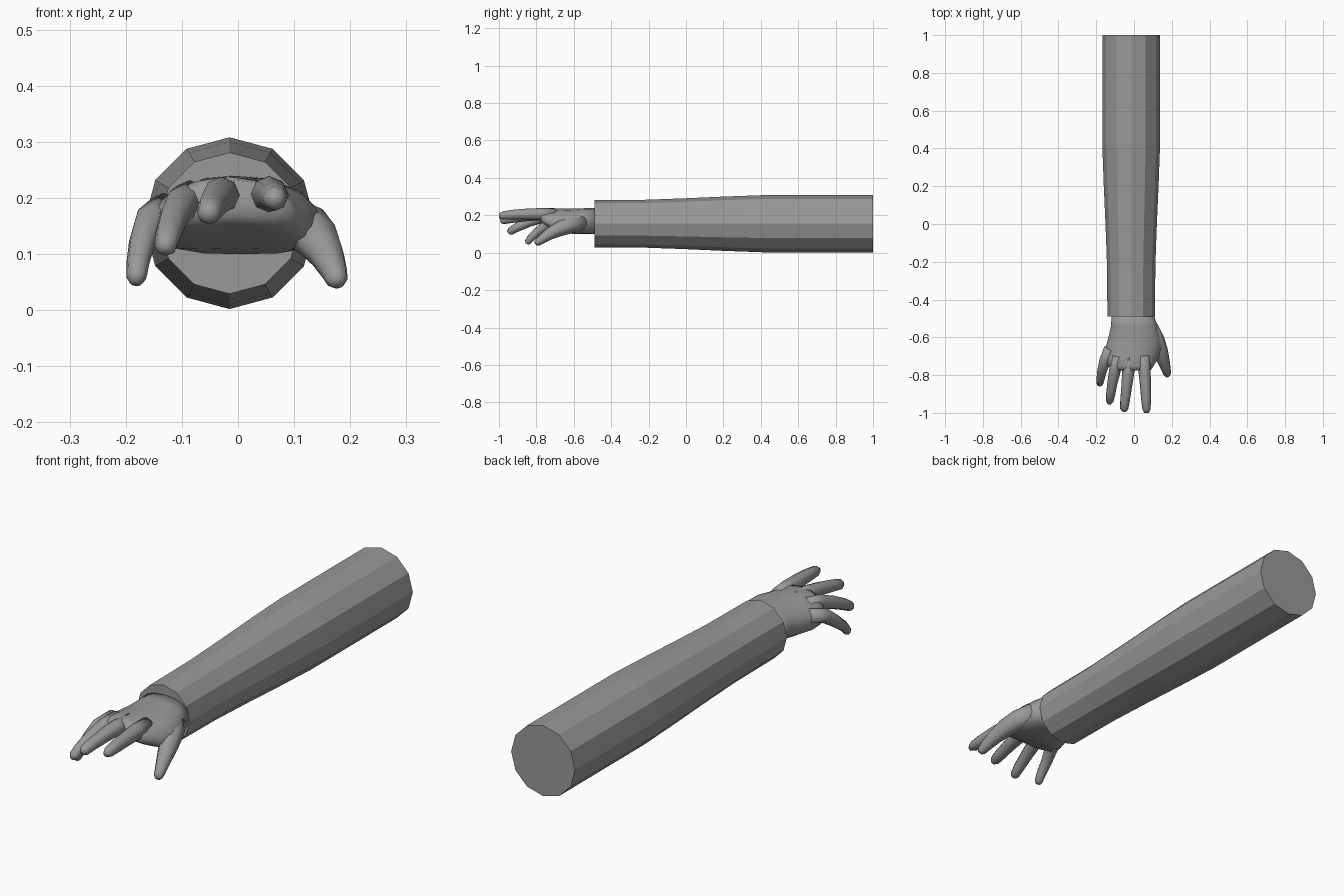
import bpy, bmesh, math
from mathutils import Vector

if "Cube" in bpy.data.objects:
    bpy.data.objects.remove(bpy.data.objects["Cube"])

skin = bpy.data.materials.new("mid grey")
skin.diffuse_color = (0.32, 0.32, 0.32, 1)
skin.use_nodes = True
skin.node_tree.nodes["Principled BSDF"].inputs["Base Color"].default_value = skin.diffuse_color


def loft(name, rings, smooth):
    """Skin a list of equal-length point rings and cap both ends."""
    bm = bmesh.new()
    loops = [[bm.verts.new(p) for p in ring] for ring in rings]
    n = len(loops[0])
    for a, b in zip(loops, loops[1:]):
        for i in range(n):
            j = (i + 1) % n
            bm.faces.new((a[i], a[j], b[j], b[i]))
    bm.faces.new(loops[0])
    bm.faces.new(loops[-1])
    bmesh.ops.recalc_face_normals(bm, faces=bm.faces)
    for f in bm.faces:
        f.smooth = smooth
    me = bpy.data.meshes.new(name)
    bm.to_mesh(me)
    bm.free()
    ob = bpy.data.objects.new(name, me)
    bpy.context.collection.objects.link(ob)
    me.materials.append(skin)
    return ob


# Sleeve: twelve-sided tapering tube, one corner straight up
profile = [(1.0, .153), (.42, .153), (.2, .145), (0, .136), (-.22, .128), (-.49, .126)]
loft("sleeve", [[(-.015 + r * math.sin(k * math.pi / 6), y, .155 + r * math.cos(k * math.pi / 6))
                 for k in range(12)] for y, r in profile], False)


# Palm: flattened sections whose edges droop
def palm_ring(y, x0, x1, top, bottom, droop):
    cx, hw, cz, hh = (x0 + x1) / 2, (x1 - x0) / 2, (top + bottom) / 2, (top - bottom) / 2
    pts = []
    for k in range(16):
        a = k * math.pi / 8
        c, s = math.cos(a), math.sin(a)
        u = math.copysign(abs(c) ** .8, c)
        v = math.copysign(abs(s) ** .8, s)
        pts.append((cx + hw * u, y, cz + hh * v - droop * u * u))
    return pts


palm = [(-.47, -.118, .10, .24, .10, .0), (-.54, -.122, .125, .238, .10, .005),
        (-.60, -.135, .145, .236, .10, .015), (-.66, -.152, .150, .236, .11, .025),
        (-.71, -.160, .130, .238, .135, .035), (-.75, -.140, .105, .238, .15, .025),
        (-.775, -.105, .088, .232, .165, .015)]
loft("palm", [palm_ring(*p) for p in palm], True)


# Fingers: eight-sided tubes along a bent path of (x, y, z, radius)
def finger(name, path):
    pts = [Vector(p[:3]) for p in path]
    rings = []
    for i, p in enumerate(pts):
        d = (pts[min(i + 1, len(pts) - 1)] - pts[max(i - 1, 0)]).normalized()
        side = d.cross(Vector((0, 0, 1))).normalized()
        up = side.cross(d)
        r = path[i][3]
        rings.append([p + r * (side * math.cos(k * math.pi / 4) + up * math.sin(k * math.pi / 4))
                      for k in range(8)])
    loft(name, rings, True)


finger("little_finger", [(-.130, -.66, .180, .030), (-.155, -.73, .160, .030), (-.170, -.78, .122, .025),
                         (-.178, -.825, .085, .021), (-.181, -.845, .058, .018), (-.182, -.85, .047, .010)])
finger("ring_finger", [(-.085, -.70, .200, .032), (-.100, -.77, .190, .031), (-.114, -.84, .165, .027),
                       (-.124, -.905, .135, .024), (-.129, -.94, .114, .020), (-.130, -.95, .106, .011)])
finger("middle_finger", [(-.025, -.71, .204, .034), (-.031, -.79, .205, .032), (-.040, -.87, .195, .028),
                         (-.048, -.94, .183, .025), (-.052, -.98, .173, .021), (-.053, -.992, .170, .012)])
finger("index_finger", [(.050, -.70, .203, .034), (.056, -.78, .207, .032), (.061, -.86, .206, .029),
                        (.064, -.93, .203, .026), (.066, -.98, .199, .022), (.066, -1.0, .197, .012)])
finger("thumb", [(.085, -.55, .165, .045), (.118, -.62, .148, .046), (.142, -.68, .126, .040),
                 (.158, -.73, .100, .032), (.170, -.77, .073, .025), (.176, -.795, .055, .020),
                 (.178, -.805, .047, .011)])
